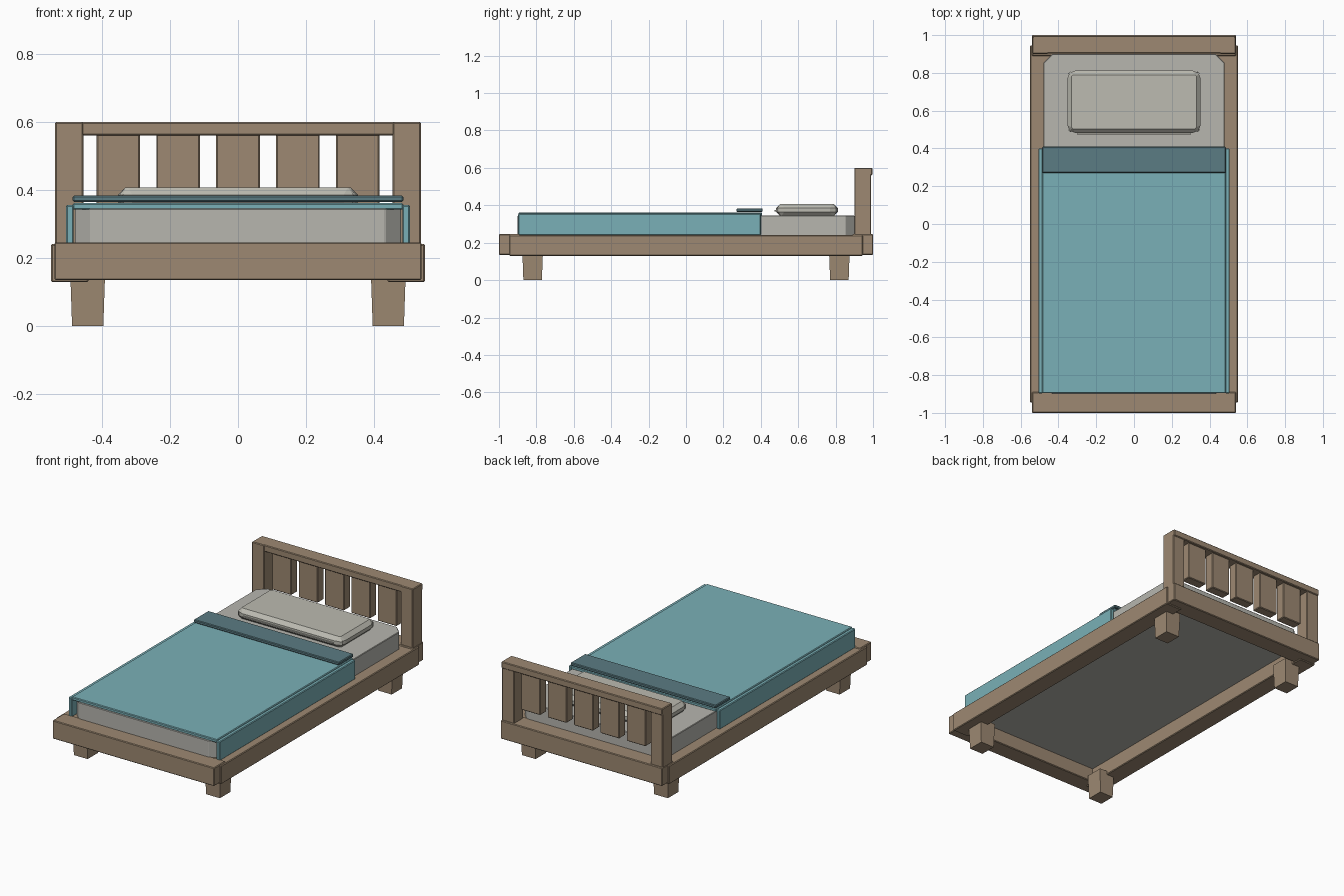
import bpy, bmesh

if "Cube" in bpy.data.objects:
    bpy.data.objects.remove(bpy.data.objects["Cube"])


def material(name, rgb):
    m = bpy.data.materials.new(name)
    lin = [((c / 255 + 0.055) / 1.055) ** 2.4 for c in rgb]
    m.diffuse_color = (*lin, 1)
    m.use_nodes = True
    m.node_tree.nodes["Principled BSDF"].inputs["Base Color"].default_value = m.diffuse_color
    return m


WOOD = material("brown wood", (157, 137, 114))
SHEET = material("mattress grey", (183, 182, 175))
PILLOW = material("pillow grey", (188, 187, 177))
TEAL = material("teal blanket", (122, 176, 183))
DARK = material("dark teal fold", (91, 124, 131))


def box(name, x, y, z, mat, bevel=0.004, taper=1.0, corner=0.0):
    """Box from min/max ranges; optional tapered foot, cut vertical corners, bevelled edges."""
    bm = bmesh.new()
    bmesh.ops.create_cube(bm, size=1)
    cx, cy = sum(x) / 2, sum(y) / 2
    for v in bm.verts:
        t = taper if v.co.z < 0 else 1.0
        v.co = (cx + v.co.x * (x[1] - x[0]) * t,
                cy + v.co.y * (y[1] - y[0]) * t,
                z[0] + (v.co.z + 0.5) * (z[1] - z[0]))
    if corner:
        upright = [e for e in bm.edges
                   if abs(e.verts[0].co.z - e.verts[1].co.z) > 0.01]
        bmesh.ops.bevel(bm, geom=upright, offset=corner, segments=1, affect='EDGES')
    if bevel:
        bmesh.ops.bevel(bm, geom=bm.edges[:], offset=bevel, segments=1, affect='EDGES')
    bmesh.ops.recalc_face_normals(bm, faces=bm.faces[:])
    me = bpy.data.meshes.new(name)
    bm.to_mesh(me)
    bm.free()
    me.materials.append(mat)
    ob = bpy.data.objects.new(name, me)
    bpy.context.collection.objects.link(ob)
    return ob


# Frame rails
box("front_rail", (-0.54, 0.54), (-1.0, -0.89), (0.135, 0.246), WOOD)
box("rear_rail", (-0.54, 0.54), (0.89, 1.0), (0.135, 0.246), WOOD)

for s, side in ((-1, "left"), (1, "right")):
    def span(a, b):
        return tuple(sorted((s * a, s * b)))
    box(side + "_rail", span(0.44, 0.55), (-0.945, 0.945), (0.129, 0.241), WOOD)
    # Tapered legs
    box(side + "_front_leg", span(0.391, 0.493), (-0.875, -0.765), (0, 0.15), WOOD, 0, 0.9)
    box(side + "_rear_leg", span(0.391, 0.493), (0.765, 0.875), (0, 0.15), WOOD, 0, 0.9)
    # Headboard posts
    box(side + "_post", span(0.455, 0.538), (0.9, 0.99), (0.2, 0.6), WOOD)
    # Blanket sides
    box(side + "_blanket_side", span(0.483, 0.506), (-0.897, 0.4), (0.24, 0.356), TEAL)

# Headboard top rail and slats
box("headboard_top", (-0.537, 0.537), (0.903, 0.996), (0.56, 0.6), WOOD)
for i in range(5):
    c = (i - 2) * 0.176
    box("headboard_slat", (c - 0.064, c + 0.064), (0.92, 0.98), (0.335, 0.565), WOOD)

# Bedding
box("mattress", (-0.48, 0.48), (-0.9, 0.9), (0.22, 0.345), SHEET, 0.003, corner=0.047)
box("blanket_top", (-0.486, 0.486), (-0.895, 0.405), (0.342, 0.362), TEAL)
box("blanket_fold", (-0.486, 0.486), (0.27, 0.41), (0.365, 0.384), DARK)
box("pillow", (-0.353, 0.353), (0.482, 0.812), (0.342, 0.408), PILLOW, 0.022, corner=0.02)
box("pillow_seam", (-0.3, 0.3), (0.472, 0.49), (0.367, 0.374), PILLOW, 0)
